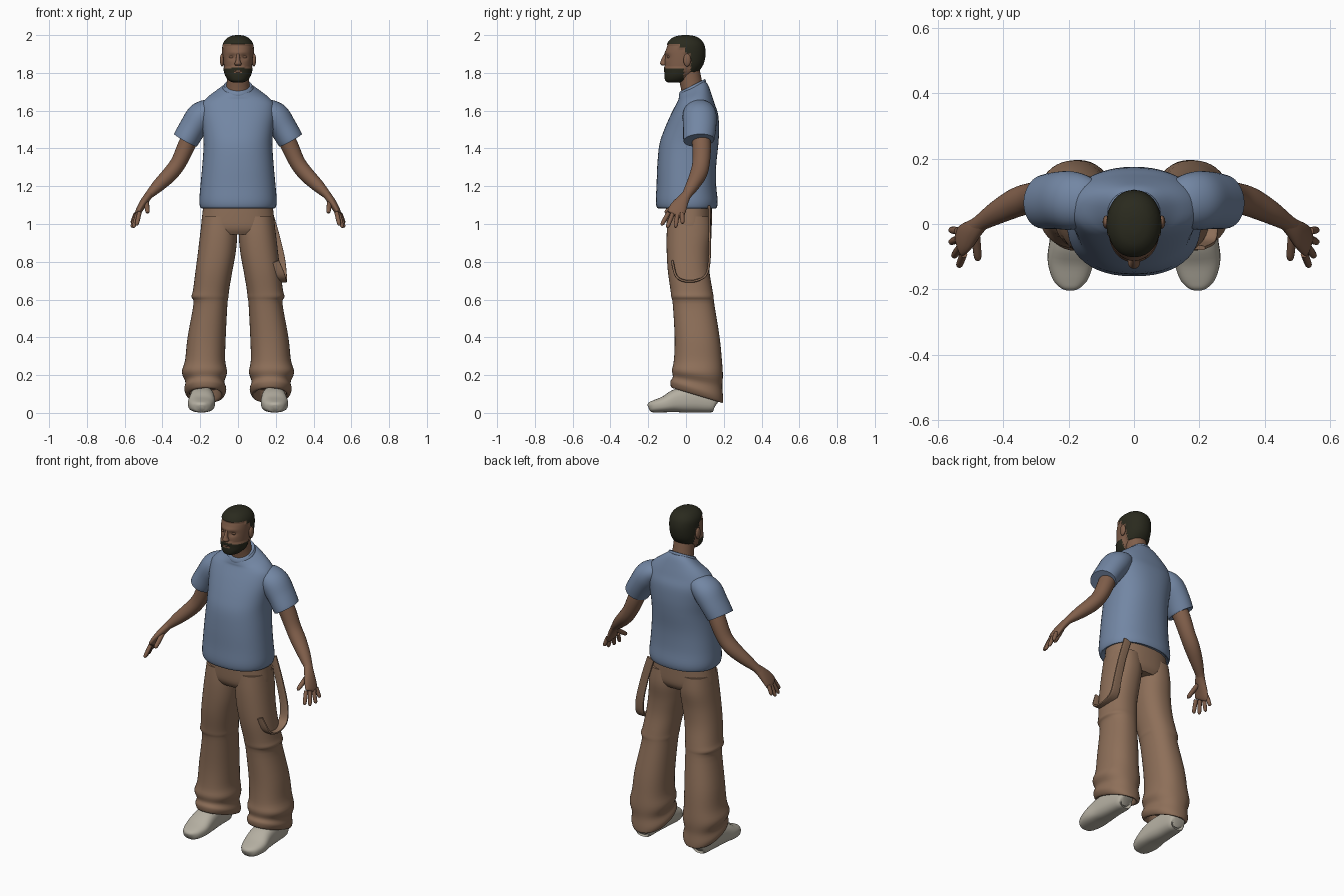
import bpy, bmesh, math
from mathutils import Vector


def material(name, rgb):
    m = bpy.data.materials.new(name)
    m.diffuse_color = (*rgb, 1)
    return m


SKIN = material("brown skin", (0.22, 0.115, 0.07))
HAIR = material("dark hair", (0.023, 0.023, 0.013))
SHIRT = material("blue cotton", (0.17, 0.24, 0.37))
PANTS = material("tan canvas", (0.27, 0.16, 0.10))
SHOE = material("off white leather", (0.46, 0.43, 0.36))


def smooth_rings(rings, sub):
    """Catmull-Rom interpolation of every number in the ring table."""
    rings = [tuple(r) + (0,) * (6 - len(r)) for r in rings]
    out = []
    for i in range(len(rings) - 1):
        p0, p1 = rings[max(i - 1, 0)], rings[i]
        p2, p3 = rings[i + 1], rings[min(i + 2, len(rings) - 1)]
        for k in range(sub):
            t = k / sub
            out.append([0.5 * (2 * b + (c - a) * t + (2 * a - 5 * b + 4 * c - d) * t * t
                               + (3 * b - a - 3 * c + d) * t ** 3)
                        for a, b, c, d in zip(p0, p1, p2, p3)])
    return out + [list(rings[-1])]


def loft(name, rings, mat, ref=None, n=32, power=2.0, sub=4, mirror=False):
    """Skin rings (x, y, z, half width, half depth, tilt). Level rings, or across the path if ref is given."""
    rings = smooth_rings(rings, sub)
    bm = bmesh.new()
    loops = []
    for i, (x, y, z, a, b, tilt) in enumerate(rings):
        u, v = Vector((1, 0, 0)), Vector((0, 1, tilt))
        if ref:
            nxt, prv = rings[min(i + 1, len(rings) - 1)], rings[max(i - 1, 0)]
            t = (Vector(nxt[:3]) - Vector(prv[:3])).normalized()
            u = Vector(ref)
            u = (u - t * u.dot(t)).normalized()
            v = t.cross(u)
        loop = []
        for k in range(n):
            c, s = math.cos(2 * math.pi * k / n), math.sin(2 * math.pi * k / n)
            c = math.copysign(abs(c) ** (2 / power), c)
            s = math.copysign(abs(s) ** (2 / power), s)
            loop.append(bm.verts.new(Vector((x, y, z)) + u * a * c + v * b * s))
        loops.append(loop)
    for p, q in zip(loops, loops[1:]):
        for k in range(n):
            bm.faces.new((p[k], p[(k + 1) % n], q[(k + 1) % n], q[k]))
    bm.faces.new(loops[0])
    bm.faces.new(loops[-1])
    return finish(name, bm, mat, mirror)


def finish(name, bm, mat, mirror=False):
    bmesh.ops.recalc_face_normals(bm, faces=bm.faces)
    me = bpy.data.meshes.new(name)
    bm.to_mesh(me)
    bm.free()
    me.materials.append(mat)
    ob = bpy.data.objects.new(name, me)
    bpy.context.collection.objects.link(ob)
    if mirror:
        mod = ob.modifiers.new("mirror", 'MIRROR')
        mod.use_mirror_merge = False
    return ob


def ellipsoid(name, loc, size, mat, mirror=False):
    bm = bmesh.new()
    bmesh.ops.create_uvsphere(bm, u_segments=20, v_segments=12, radius=1)
    for v in bm.verts:
        v.co = Vector([c * s + o for c, s, o in zip(v.co, size, loc)])
    return finish(name, bm, mat, mirror)


# Head, with hair and beard as slightly raised faces
head = loft("head", [
    (0, -.055, 1.755, .026, .040), (0, -.050, 1.764, .046, .056),
    (0, -.036, 1.785, .062, .074), (0, -.024, 1.81, .070, .086),
    (0, -.012, 1.85, .076, .100), (0, -.006, 1.90, .079, .104),
    (0, -.003, 1.94, .078, .097), (0, -.003, 1.965, .068, .084),
    (0, -.003, 1.983, .049, .062), (0, -.003, 1.992, .025, .032),
    (0, -.003, 1.994, .004, .005)], SKIN, n=72, power=2.15, sub=7)


def is_hair(p):
    x, y, z = p
    scalp = z > 1.95 or (y > -.03 and z > 1.93) or (y > 0 and z > 1.90) or (y > .024 and z > 1.81)
    mouth = abs(x) < .022 and 1.803 < z < 1.815 and y < -.05
    cheek_line = 1.828 + .006 * (abs(x) < .03)
    return scalp or (z < cheek_line and y < -.012 and not mouth)


me = head.data
for v in me.vertices:  # eye sockets and brow
    if v.co.y < -.03:
        d = ((abs(v.co.x) - .033) / .018) ** 2 + ((v.co.z - 1.884) / .013) ** 2
        v.co.y += .010 * math.exp(-d)
        v.co.y -= .004 * math.exp(-((v.co.z - 1.908) / .010) ** 2 - (v.co.x / .05) ** 2)
me.materials.append(HAIR)
raised = set()
for f in me.polygons:
    if is_hair(f.center):
        f.material_index = 1
        raised.update(f.vertices)
mid = Vector((0, 0, 1.87))
for i in raised:
    co = me.vertices[i].co
    me.vertices[i].co = co + (co - mid).normalized() * .006

# Face details
loft("nose", [(0, -.104, 1.905, .007, .008), (0, -.112, 1.885, .009, .012),
              (0, -.117, 1.862, .013, .017), (0, -.117, 1.848, .019, .020),
              (0, -.113, 1.838, .013, .013)], SKIN, n=20)
ellipsoid("eyes", (.033, -.088, 1.884), (.014, .011, .008), SKIN, True)
ellipsoid("lips", (0, -.108, 1.809), (.021, .009, .007), SKIN)
ellipsoid("ears", (.085, .006, 1.868), (.011, .020, .034), SKIN, True)

# Neck
loft("neck", [(0, .045, 1.64, .075, .065), (0, .036, 1.70, .064, .060),
              (0, .024, 1.76, .059, .060), (0, .012, 1.82, .058, .060)], SKIN)

# Shirt body, collar and sleeves
loft("shirt_body", [
    (0, .010, 1.092, .180, .140), (0, .005, 1.084, .197, .156),
    (0, .004, 1.12, .205, .164), (0, .002, 1.20, .199, .158),
    (0, .004, 1.31, .189, .156), (0, .015, 1.42, .182, .156),
    (0, .030, 1.50, .188, .145), (0, .045, 1.58, .198, .125),
    (0, .050, 1.635, .192, .102), (0, .048, 1.672, .160, .088, .15),
    (0, .040, 1.702, .112, .078, .4), (0, .034, 1.722, .078, .068, .5)],
    SHIRT, n=48, power=2.3)
loft("shirt_collar", [(0, .034, 1.708, .080, .070, .5), (0, .034, 1.722, .081, .071, .5),
                      (0, .034, 1.734, .074, .066, .5)], SHIRT)
loft("sleeves", [(.130, .065, 1.610, .070, .050), (.165, .070, 1.595, .084, .066),
                 (.200, .072, 1.565, .090, .077), (.240, .072, 1.508, .087, .072),
                 (.272, .068, 1.455, .083, .070), (.279, .068, 1.443, .081, .068)],
     SHIRT, ref=(0, 1, 0), mirror=True)

# Arms and hands
Y = (0, 1, 0)
loft("arms", [(.235, .075, 1.50, .050, .046), (.275, .083, 1.41, .049, .046),
              (.315, .080, 1.325, .046, .042), (.360, .066, 1.265, .045, .041),
              (.420, .035, 1.205, .036, .034), (.470, .004, 1.155, .026, .022),
              (.490, -.012, 1.13, .028, .019)], SKIN, ref=Y, mirror=True)
loft("palms", [(.468, .004, 1.157, .025, .020), (.492, -.018, 1.125, .034, .021),
               (.515, -.040, 1.088, .045, .019), (.532, -.055, 1.055, .046, .015),
               (.536, -.060, 1.046, .038, .008)], SKIN, ref=Y, mirror=True)
fingers = [("index", (.522, -.092, 1.060), (.537, -.130, .993)),
           ("middle", (.532, -.070, 1.055), (.553, -.100, .980)),
           ("ring", (.538, -.045, 1.053), (.562, -.056, .981)),
           ("little", (.540, -.021, 1.058), (.562, -.018, 1.002)),
           ("thumb", (.485, -.030, 1.115), (.478, -.112, 1.060))]
for name, a, b in fingers:
    a, b = Vector(a), Vector(b)
    r = .013 if name == "thumb" else .0115
    steps = [(0, 1), (.5, 1), (.88, .85), (1, .3)]
    loft(name + "_fingers", [(*a.lerp(b, t), r * s, r * s) for t, s in steps],
         SKIN, ref=(1, 0, 0), n=12, sub=3, mirror=True)

# Trousers: hips and two legs with a slanted hem folded inwards
loft("trouser_hips", [(0, .015, 1.13, .180, .120), (0, .016, 1.05, .189, .121),
                      (0, .017, .98, .195, .118), (0, .017, .945, .180, .100)],
     PANTS, n=48, power=2.3)
spans = [  # z, inner x, outer x, front y, back y, tilt
    (1.04, .010, .188, -.095, .130, 0), (.95, .004, .200, -.102, .136, 0),
    (.85, .012, .212, -.102, .124, 0), (.75, .030, .225, -.096, .124, 0),
    (.65, .047, .238, -.082, .140, 0), (.615, .050, .246, -.078, .146, 0),
    (.575, .056, .236, -.070, .150, 0), (.40, .065, .267, -.060, .178, 0),
    (.28, .068, .280, -.064, .190, 0), (.215, .058, .297, -.074, .195, -.1),
    (.165, .072, .279, -.070, .192, -.2), (.125, .062, .284, -.082, .196, -.3),
    (.095, .074, .270, -.078, .194, -.3), (.100, .090, .255, -.060, .178, -.3),
    (.150, .095, .250, -.050, .170, -.3)]
loft("trouser_legs", [((a + b) / 2, (c + d) / 2, z, (b - a) / 2, (d - c) / 2, t)
                      for z, a, b, c, d, t in spans], PANTS, n=40, power=2.25, mirror=True)

# Loose strap hanging in a loop from the waist on one side
loft("hanging_strap", [(.150, .122, 1.09, .024, .007), (.190, .124, .96, .024, .007),
                       (.222, .124, .82, .026, .007), (.230, .108, .735, .028, .007),
                       (.230, .060, .702, .030, .007), (.228, -.005, .698, .030, .007),
                       (.222, -.052, .725, .028, .007), (.195, -.072, .80, .024, .007)],
     PANTS, ref=(1, 0, 0), n=16, power=4, sub=6)

# Shoes
loft("shoes", [(.186, .162, .050, .028, .038), (.187, .145, .056, .050, .054),
               (.190, .050, .071, .060, .069), (.190, -.040, .066, .067, .064),
               (.194, -.110, .046, .071, .044), (.195, -.165, .035, .056, .033),
               (.195, -.190, .031, .036, .026), (.195, -.199, .028, .014, .014)],
     SHOE, ref=(1, 0, 0), power=2.6, mirror=True)

# Smooth shading everywhere, sharp only at folds
for ob in bpy.data.objects:
    ob.select_set(True)
    bpy.context.view_layer.objects.active = ob
bpy.ops.object.shade_smooth_by_angle(angle=math.radians(45))
